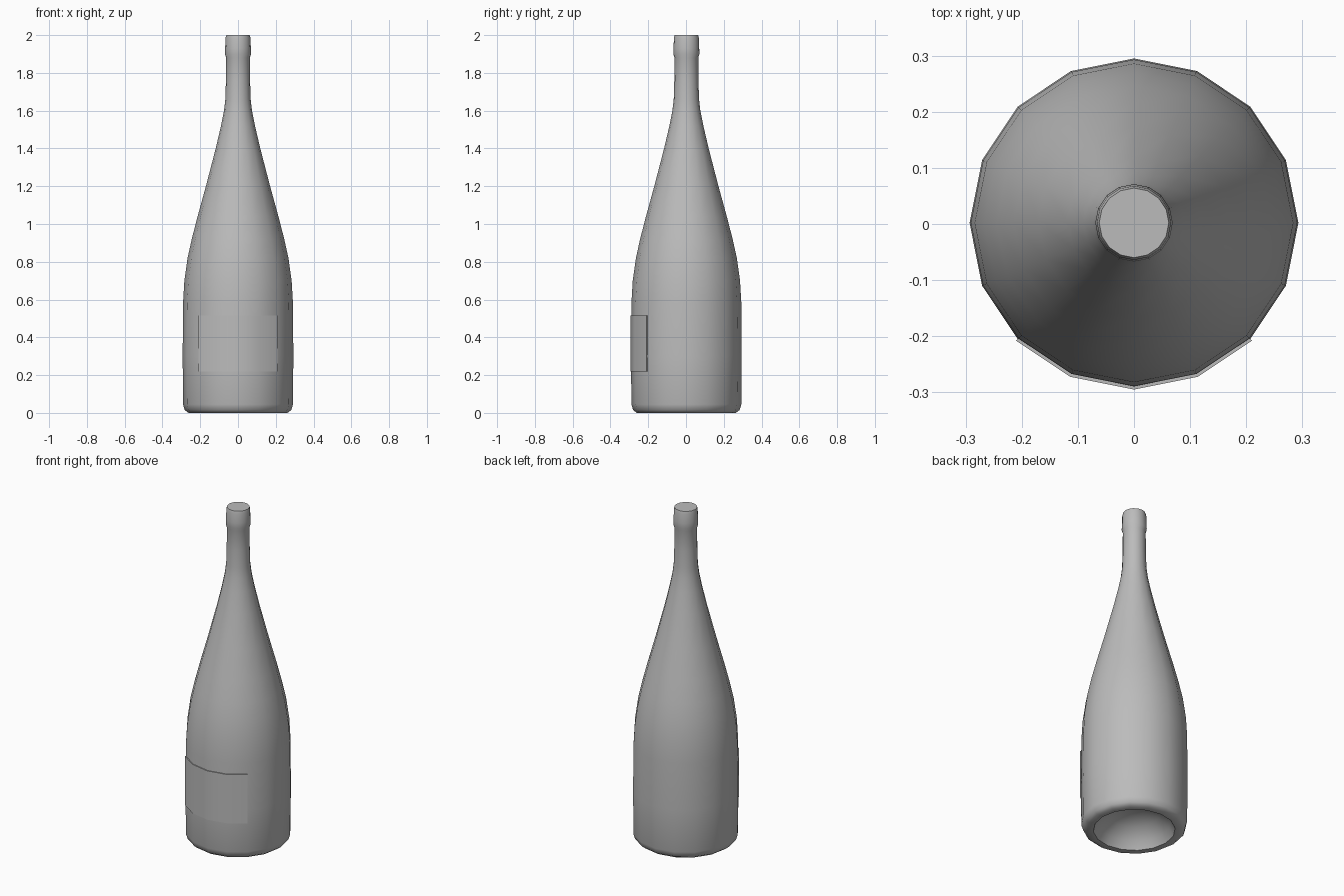
import bpy, bmesh, math

old = bpy.data.objects.get("Cube")
if old:
    bpy.data.objects.remove(old, do_unlink=True)

SIDES = 16
CENTRE_Y = 0.002

glass = bpy.data.materials.new("plain_grey")
glass.use_nodes = True
COLOUR = (0.5, 0.5, 0.5, 1)
glass.diffuse_color = COLOUR
glass.node_tree.nodes["Principled BSDF"].inputs["Base Color"].default_value = COLOUR


def finish(name, bm, angle):
    bmesh.ops.recalc_face_normals(bm, faces=bm.faces)
    mesh = bpy.data.meshes.new(name)
    bm.to_mesh(mesh)
    bm.free()
    obj = bpy.data.objects.new(name, mesh)
    bpy.context.collection.objects.link(obj)
    obj.location.y = CENTRE_Y
    mesh.materials.append(glass)
    bpy.ops.object.select_all(action="DESELECT")
    obj.select_set(True)
    bpy.context.view_layer.objects.active = obj
    bpy.ops.object.shade_smooth_by_angle(angle=math.radians(angle))
    return obj


def ring(bm, radius, z):
    step = math.tau / SIDES
    return [bm.verts.new((radius * math.cos(i * step), radius * math.sin(i * step), z))
            for i in range(SIDES)]


# Bottle: punt under the base, body, shoulder, neck and lip
profile = [(0.06, 0.13), (0.14, 0.10), (0.20, 0.045), (0.225, 0.0),
           (0.262, 0.0), (0.282, 0.015), (0.291, 0.045), (0.293, 0.3),
           (0.291, 0.58), (0.284, 0.7), (0.267, 0.82), (0.245, 0.92),
           (0.214, 1.04), (0.17, 1.2), (0.118, 1.4), (0.09, 1.52),
           (0.074, 1.6), (0.067, 1.66), (0.064, 1.76), (0.063, 1.88),
           (0.069, 1.9), (0.068, 1.93), (0.066, 1.985), (0.062, 2.0)]
bm = bmesh.new()
rings = [ring(bm, r, z) for r, z in profile]
for low, high in zip(rings, rings[1:]):
    for i in range(SIDES):
        j = (i + 1) % SIDES
        bm.faces.new((low[i], low[j], high[j], high[i]))
bm.faces.new(rings[0])
bm.faces.new(rings[-1])
finish("bottle", bm, 50)

# Label: thin plate wrapped round the front quarter
bm = bmesh.new()
LABEL_SEGMENTS = 4
columns = []
for i in range(LABEL_SEGMENTS + 1):
    a = math.radians(-135 + 90 * i / LABEL_SEGMENTS)
    columns.append([bm.verts.new((r * math.cos(a), r * math.sin(a), z))
                    for r, z in ((0.297, 0.22), (0.297, 0.515), (0.29, 0.515), (0.29, 0.22))])
for a, b in zip(columns, columns[1:]):
    for k in range(4):
        m = (k + 1) % 4
        bm.faces.new((a[k], b[k], b[m], a[m]))
bm.faces.new(columns[0])
bm.faces.new(columns[-1])
finish("front_label", bm, 40)
